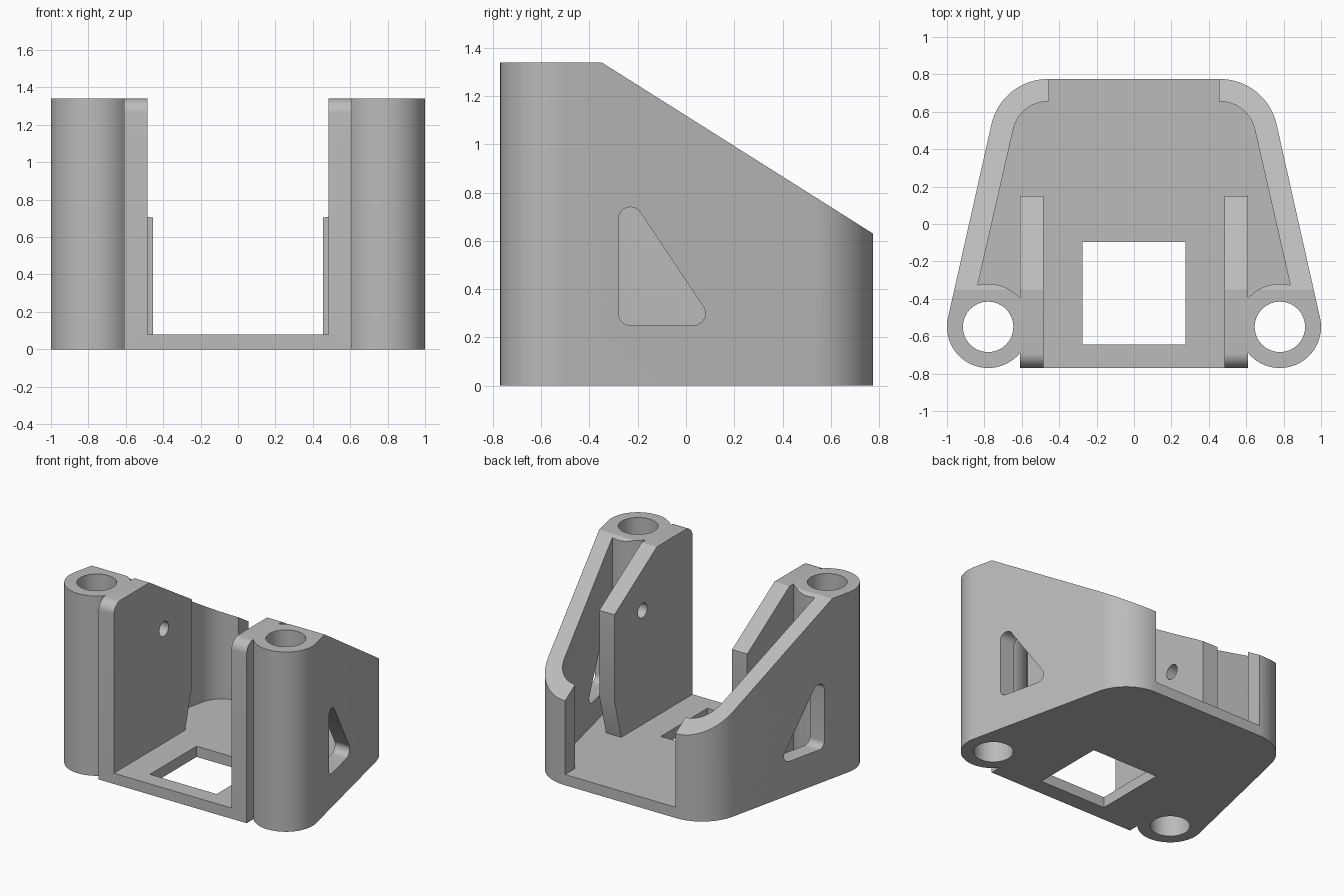
import bpy, bmesh, math
from mathutils import Vector

if "Cube" in bpy.data.objects:
    bpy.data.objects.remove(bpy.data.objects["Cube"])

H, FLOOR = 1.34, 0.08            # full height, floor thickness
BOSS, BACK = (0.78, -0.55), (0.46, 0.465)   # centres of post and rear corner
TAN = 12.6                       # angle of the side wall's outward normal


def arc(c, r, a0, a1, n=16):
    """Points on an arc, angles in degrees."""
    return [(c[0] + r * math.cos(math.radians(a0 + (a1 - a0) * i / n)),
             c[1] + r * math.sin(math.radians(a0 + (a1 - a0) * i / n)))
            for i in range(n + 1)]


def mirrored(half):
    """Close a right-hand outline with its mirror image."""
    return half + [(-x, y) for x, y in reversed(half)]


def prism(name, pts, lo, hi, axis='Z'):
    """Extrude an outline: xy along z, or yz along x."""
    bm = bmesh.new()
    place = (lambda p: (p[0], p[1], lo)) if axis == 'Z' else (lambda p: (lo, p[0], p[1]))
    face = bm.faces.new([bm.verts.new(place(p)) for p in pts])
    new = bmesh.ops.extrude_face_region(bm, geom=[face])['geom']
    step = Vector((0, 0, hi - lo)) if axis == 'Z' else Vector((hi - lo, 0, 0))
    bmesh.ops.translate(bm, vec=step, verts=[v for v in new if isinstance(v, bmesh.types.BMVert)])
    bmesh.ops.recalc_face_normals(bm, faces=bm.faces)
    mesh = bpy.data.meshes.new(name)
    bm.to_mesh(mesh)
    bm.free()
    ob = bpy.data.objects.new(name, mesh)
    bpy.context.collection.objects.link(ob)
    return ob


def cut(body, cutter):
    """Subtract a cutter and remove it."""
    cutter.hide_render = True
    mod = body.modifiers.new("cut", 'BOOLEAN')
    mod.operation, mod.solver, mod.object = 'DIFFERENCE', 'EXACT', cutter
    bpy.context.view_layer.objects.active = body
    bpy.ops.object.modifier_apply(modifier=mod.name)
    bpy.data.objects.remove(cutter)


# Solid block with post curves, slanted sides and rounded rear corners
body = prism("bracket_body", mirrored(
    [(0.61, -0.77)] + arc(BOSS, 0.22, 219.4, 360 + TAN, 28) + arc(BACK, 0.31, TAN, 90)), 0, H)

# Open interior: channel, side pockets behind the posts, rear opening
cut(body, prism("interior", mirrored(
    [(0.485, -0.9), (0.485, 0.15), (0.61, 0.15)] + arc(BOSS, 0.23, 137.7, 76)
    + arc(BACK, 0.19, TAN, 90) + [(0.455, 0.655), (0.455, 0.9)]), FLOOR, 2))

# Sloping top
cut(body, prism("slope", [(-0.35, H), (1.0, H - 0.631 * 1.35), (1.0, 2), (-0.35, 2)], -1.5, 1.5, 'X'))

# Square floor opening
cut(body, prism("floor_opening", [(-0.275, -0.645), (0.275, -0.645), (0.275, -0.095), (-0.275, -0.095)], -1, 0.5))

# Rounded triangular window outline and rounded front corner of the inner plates
window = (arc((-0.23, 0.69), 0.05, 180, 33.7, 10) + arc((0.03, 0.30), 0.05, 33.7, -90, 10)
          + arc((-0.23, 0.30), 0.05, -90, -180, 8))
corner = [(-0.9, 1.5), (-0.69, 1.5)] + arc((-0.69, H - 0.08), 0.08, 90, 180, 10) + [(-0.9, H - 0.08)]

for s in (-1, 1):
    # Vertical bore through each post
    cut(body, prism("bore", arc((s * BOSS[0], BOSS[1]), 0.135, 0, 348.75, 31), -1, 2))
    # Side wall window
    cut(body, prism("window", window, s * 0.65, s * 1.2, 'X'))
    # Pivot hole in the inner plate
    cut(body, prism("pivot", arc((-0.18, 0.93), 0.055, 0, 345, 23), s * 0.45, s * 0.64, 'X'))
    # Rounded front corner and undercut rear edge of the inner plate
    cut(body, prism("corner", corner, s * 0.4, s * 0.61, 'X'))
    cut(body, prism("undercut", [(0.15, 0.38), (0.07, FLOOR), (0.2, FLOOR), (0.2, 0.38)],
                    s * 0.46, s * 0.64, 'X'))

# Single plain grey
grey = bpy.data.materials.new("plain_grey")
grey.diffuse_color = (0.5, 0.5, 0.5, 1)
grey.use_nodes = True
grey.node_tree.nodes["Principled BSDF"].inputs["Base Color"].default_value = grey.diffuse_color
body.data.materials.clear()
body.data.materials.append(grey)

bpy.ops.object.select_all(action='DESELECT')
body.select_set(True)
bpy.context.view_layer.objects.active = body
bpy.ops.object.shade_smooth_by_angle(angle=math.radians(25))
